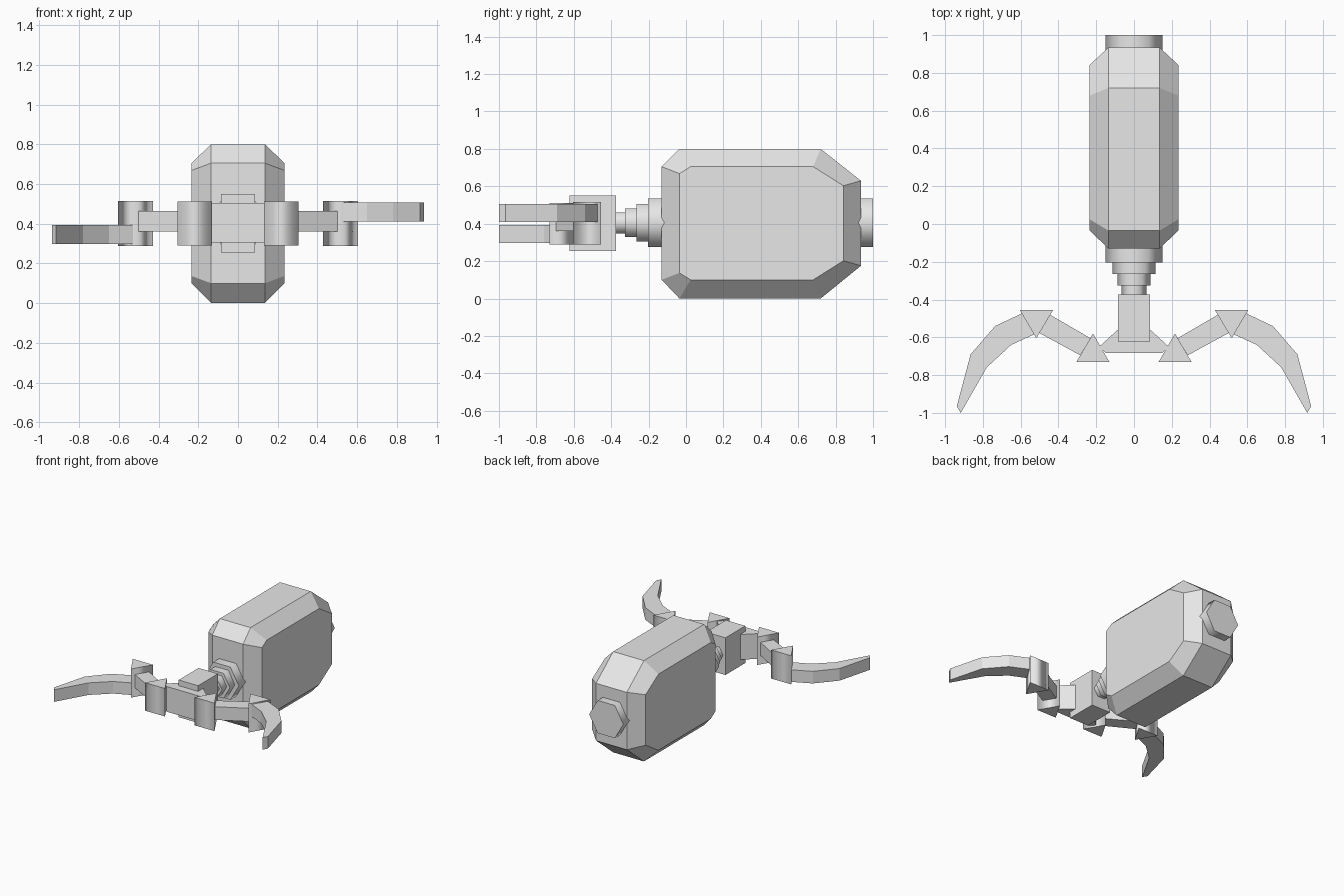
import bpy, bmesh, math

if "Cube" in bpy.data.objects:
    bpy.data.objects.remove(bpy.data.objects["Cube"])

grey = bpy.data.materials.new("plain grey")
grey.diffuse_color = (0.8, 0.8, 0.8, 1)
grey.use_nodes = True
grey.node_tree.nodes["Principled BSDF"].inputs["Base Color"].default_value = grey.diffuse_color


def loft(name, rings, smooth_sides=False):
    """Skin a list of equal-length point rings and cap both ends."""
    bm = bmesh.new()
    vs = [[bm.verts.new(p) for p in ring] for ring in rings]
    n = len(rings[0])
    for a, b in zip(vs, vs[1:]):
        for i in range(n):
            j = (i + 1) % n
            bm.faces.new((a[i], a[j], b[j], b[i])).smooth = smooth_sides
    for cap in (vs[0], vs[-1]):
        face = bm.faces.new(cap)
        for e in face.edges:
            e.smooth = False
    bmesh.ops.recalc_face_normals(bm, faces=bm.faces[:])
    me = bpy.data.meshes.new(name)
    bm.to_mesh(me)
    bm.free()
    me.materials.append(grey)
    ob = bpy.data.objects.new(name, me)
    bpy.context.collection.objects.link(ob)
    return ob


def plate(name, pts, z0, z1, side=1, smooth=False):
    """Upright prism from a plan outline; side=-1 mirrors it in x."""
    return loft(name, [[(side * x, y, z) for x, y in pts] for z in (z0, z1)], smooth)


def hexagon(name, r, y0, y1, zc=0.405):
    """Six-sided plug along y with corners pointing sideways."""
    ring = [(r * math.cos(k * math.pi / 3), zc + r * math.sin(k * math.pi / 3)) for k in range(6)]
    return loft(name, [[(x, y, z) for x, z in ring] for y in (y0, y1)], True)


# Chamfered body: wide middle outline, smaller outline on each flank
outer = [(-0.13, 0.705), (-0.035, 0.8), (0.72, 0.8), (0.935, 0.63),
         (0.935, 0.175), (0.72, 0.0), (-0.035, 0.0), (-0.13, 0.1)]
inner = [(-0.035, 0.668), (0.025, 0.705), (0.68, 0.705), (0.842, 0.603),
         (0.842, 0.202), (0.68, 0.1), (0.025, 0.1), (-0.035, 0.137)]
loft("body", [[(x, y, z) for y, z in outline] for x, outline in
              ((-0.235, inner), (-0.135, outer), (0.135, outer), (0.235, inner))])

# Rear plug and stepped neck
hexagon("rear_plug", 0.15, 0.9, 1.0)
for i, (r, y0, y1) in enumerate([(0.15, -0.10, -0.203), (0.115, -0.203, -0.265),
                                 (0.087, -0.265, -0.325), (0.065, -0.325, -0.38)]):
    hexagon(f"neck_step_{i + 1}", r, y0, y1)

# Wrist block and cross bar
plate("wrist_block", [(-0.085, -0.622), (0.085, -0.622), (0.085, -0.373), (-0.085, -0.373)],
      0.255, 0.55)
plate("cross_bar", [(-0.15, -0.683), (0.15, -0.683), (0.185, -0.65), (0.075, -0.55),
                    (-0.075, -0.55), (-0.185, -0.65)], 0.305, 0.505)

# Two jointed claws; the tips sit at different heights
inner_hinge = [(0.13, -0.731), (0.305, -0.731), (0.217, -0.58)]
outer_hinge = [(0.428, -0.455), (0.605, -0.455), (0.517, -0.605)]
link = [(0.23, -0.605), (0.445, -0.48), (0.505, -0.575), (0.285, -0.695)]
claw = [(0.58, -0.467), (0.735, -0.54), (0.865, -0.69), (0.938, -0.965),
        (0.917, -1.0), (0.78, -0.76), (0.65, -0.64), (0.53, -0.585)]
for side, label, z0 in ((1, "right", 0.41), (-1, "left", 0.298)):
    plate(label + "_inner_hinge", inner_hinge, 0.29, 0.512, side, True)
    plate(label + "_outer_hinge", outer_hinge, 0.288, 0.515, side, True)
    plate(label + "_link", link, 0.36, 0.465, side)
    plate(label + "_claw", claw, z0, z0 + 0.096, side)
